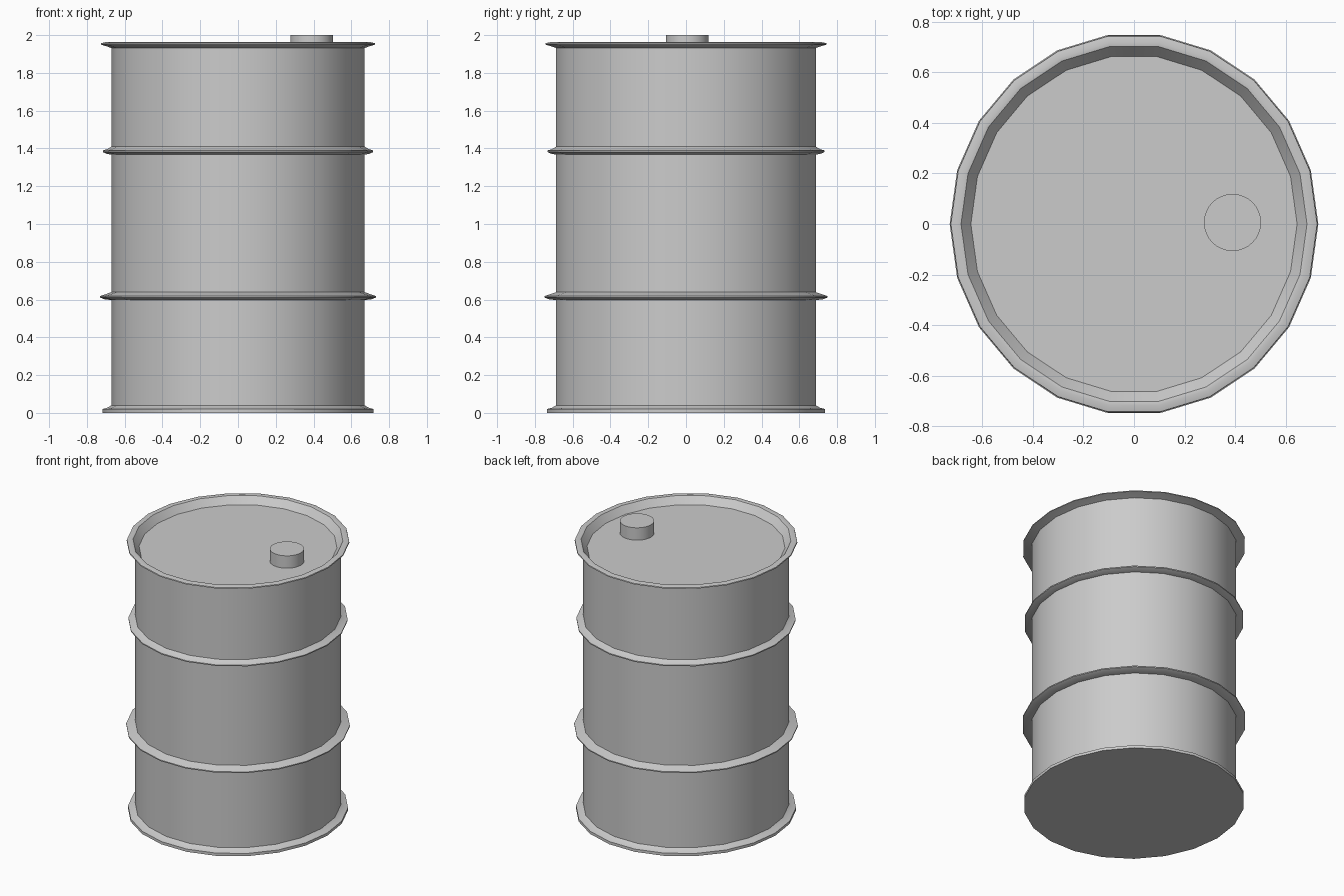
import bpy, bmesh
from math import cos, sin, pi, radians

if "Cube" in bpy.data.objects:
    bpy.data.objects.remove(bpy.data.objects["Cube"])

Y_SCALE = 1.036  # drum is slightly deeper than wide


def lathe(name, profile, sides, center=(0, 0), y_scale=1.0):
    """Revolve (radius, z) points around z and cap both ends."""
    bm = bmesh.new()
    rings = []
    for r, z in profile:
        rings.append([bm.verts.new((center[0] + r * cos(2 * pi * i / sides),
                                    center[1] + r * y_scale * sin(2 * pi * i / sides), z))
                      for i in range(sides)])
    for low, high in zip(rings, rings[1:]):
        for i in range(sides):
            j = (i + 1) % sides
            bm.faces.new((low[i], low[j], high[j], high[i]))
    bm.faces.new(rings[0][::-1])
    bm.faces.new(rings[-1])
    bmesh.ops.recalc_face_normals(bm, faces=bm.faces)
    mesh = bpy.data.meshes.new(name)
    bm.to_mesh(mesh)
    bm.free()
    obj = bpy.data.objects.new(name, mesh)
    bpy.context.collection.objects.link(obj)
    bpy.ops.object.select_all(action='DESELECT')
    obj.select_set(True)
    bpy.context.view_layer.objects.active = obj
    bpy.ops.object.shade_smooth_by_angle(angle=radians(30))
    return obj


BODY = 0.671


def hoop(z, r):
    """Profile points of a thin rolled hoop on the wall."""
    return [(BODY, z - 0.018), (r - 0.02, z - 0.013), (r, z - 0.004),
            (r, z + 0.004), (r - 0.025, z + 0.012), (BODY, z + 0.024)]


# Drum wall with foot flange, two hoops, rolled rim and recessed lid
profile = [(0.718, 0.0), (0.718, 0.02), (0.69, 0.028), (BODY, 0.04)]
profile += hoop(0.615, 0.73) + hoop(1.385, 0.716)
profile += [(BODY, 1.932), (0.70, 1.942), (0.727, 1.95), (0.725, 1.957),
            (0.70, 1.963), (0.685, 1.96), (0.646, 1.91)]
lathe("drum_body", profile, 22, y_scale=Y_SCALE)

# Filler cap standing on the lid
lathe("filler_cap", [(0.113, 1.90), (0.113, 2.0)], 32, center=(0.39, 0.006))
